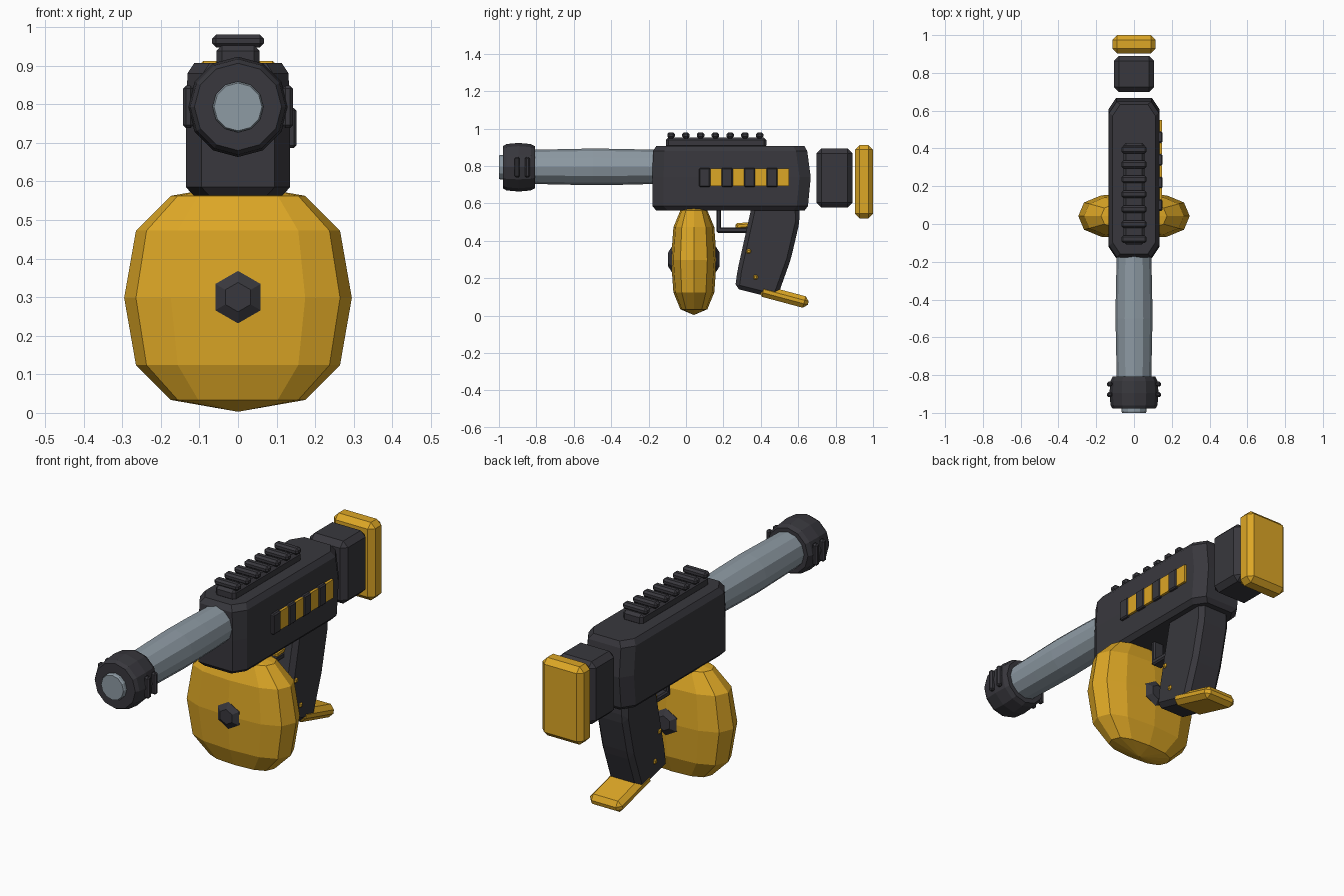
import bpy, bmesh, math
from mathutils import Matrix, Vector

if "Cube" in bpy.data.objects:
    bpy.data.objects.remove(bpy.data.objects["Cube"])


def material(name, rgb):
    m = bpy.data.materials.new(name)
    m.diffuse_color = (*rgb, 1)
    m.use_nodes = True
    m.node_tree.nodes["Principled BSDF"].inputs["Base Color"].default_value = m.diffuse_color
    return m


DARK = material("charcoal", (0.040, 0.039, 0.047))
YELLOW = material("golden_yellow", (0.72, 0.385, 0.019))
STEEL = material("steel_grey", (0.27, 0.325, 0.37))


def finish(bm, name, mat):
    bmesh.ops.recalc_face_normals(bm, faces=bm.faces)
    me = bpy.data.meshes.new(name)
    bm.to_mesh(me)
    bm.free()
    me.materials.append(mat)
    ob = bpy.data.objects.new(name, me)
    bpy.context.collection.objects.link(ob)
    return ob


def chamfer(bm, width):
    if width:
        bmesh.ops.bevel(bm, geom=bm.edges[:], offset=width, segments=1,
                        affect='EDGES', clamp_overlap=True)


def box(name, mat, x, y, z, bevel=0.0, tilt=0.0):
    """Chamfered box from (min, max) ranges, tilted about x."""
    bm = bmesh.new()
    bmesh.ops.create_cube(bm, size=1)
    size = Vector((x[1] - x[0], y[1] - y[0], z[1] - z[0]))
    mid = Vector((x[0] + x[1], y[0] + y[1], z[0] + z[1])) / 2
    bmesh.ops.scale(bm, vec=size, verts=bm.verts)
    chamfer(bm, bevel)
    bm.transform(Matrix.Translation(mid) @ Matrix.Rotation(math.radians(tilt), 4, 'X'))
    return finish(bm, name, mat)


def loft(name, mat, rings):
    """Skin a list of equal-length point rings and cap both ends."""
    bm = bmesh.new()
    rows = [[bm.verts.new(p) for p in r] for r in rings]
    n = len(rows[0])
    for a, b in zip(rows, rows[1:]):
        for i in range(n):
            j = (i + 1) % n
            bm.faces.new((a[i], a[j], b[j], b[i]))
    bm.faces.new(rows[0])
    bm.faces.new(rows[-1])
    return finish(bm, name, mat)


def lathe_y(name, mat, profile, cz, cy=0.0, sides=12):
    """Turn (y, radius) pairs around a line along y."""
    return loft(name, mat, [
        [(r * math.sin(math.tau * i / sides), cy + y,
          cz + r * math.cos(math.tau * i / sides)) for i in range(sides)]
        for y, r in profile])


def side_profile(name, mat, pts, half, bevel):
    """Extrude a (y, z) outline across x."""
    bm = bmesh.new()
    f = bm.faces.new([bm.verts.new((-half, y, z)) for y, z in pts])
    ext = bmesh.ops.extrude_face_region(bm, geom=[f])
    bmesh.ops.translate(bm, vec=(2 * half, 0, 0),
                        verts=[v for v in ext['geom'] if isinstance(v, bmesh.types.BMVert)])
    chamfer(bm, bevel)
    return finish(bm, name, mat)


# Receiver: eight-cornered plan, drawn in at top and bottom
def receiver_ring(z, inset, rear):
    w, front, back, c = 0.135 - inset, -0.18 + inset, rear - inset, 0.04
    return [(-w + c, front, z), (w - c, front, z), (w, front + 0.06, z), (w, back - 0.06, z),
            (w - c, back, z), (-w + c, back, z), (-w, back - 0.06, z), (-w, front + 0.06, z)]


loft("receiver", DARK, [receiver_ring(*a) for a in (
    (0.563, 0.02, 0.655), (0.585, 0.0, 0.652), (0.74, 0.0, 0.667),
    (0.88, 0.004, 0.652), (0.907, 0.022, 0.655))])

# Barrel, muzzle and bore
lathe_y("barrel", STEEL, [(-0.83, 0.091), (-0.65, 0.095), (-0.5, 0.098),
                          (-0.35, 0.096), (-0.15, 0.091)], 0.795)
lathe_y("muzzle", DARK, [(-0.978, 0.113), (-0.96, 0.124), (-0.895, 0.13),
                         (-0.83, 0.124), (-0.808, 0.113)], 0.793)
lathe_y("muzzle_bore", STEEL, [(-1.0, 0.062), (-0.992, 0.066), (-0.96, 0.066)], 0.793)
for side in (-1, 1):
    for k, y in enumerate((-0.903, -0.848)):
        xs = sorted((side * 0.115, side * 0.143))
        box(f"muzzle_vent_{'left' if side < 0 else 'right'}_{k}", DARK, xs,
            (y - 0.013, y + 0.013), (0.738, 0.848), 0.008)

# Top rail with seven teeth
box("top_rail", DARK, (-0.056, 0.056), (-0.108, 0.43), (0.895, 0.952), 0.014)
for k in range(7):
    y = -0.08 + k * 0.079
    box(f"rail_tooth_{k}", DARK, (-0.067, 0.067), (y - 0.02, y + 0.02), (0.947, 0.98), 0.01)

# Striped plates on the right side
for k in range(8):
    y = 0.07 + k * 0.06
    if k % 2 == 0:
        box(f"side_stripe_{k}", DARK, (0.12, 0.151), (y, y + 0.06), (0.687, 0.79), 0.006)
    else:
        box(f"side_stripe_{k}", YELLOW, (0.12, 0.147), (y, y + 0.06), (0.692, 0.785))

# Stock block and shoulder pad
box("stock_block", DARK, (-0.105, 0.105), (0.698, 0.89), (0.578, 0.893), 0.026)
box("shoulder_pad", YELLOW, (-0.115, 0.115), (0.903, 1.0), (0.52, 0.912), 0.025)


# Drum magazine: boxy flattened ball with rings stacked in z
def boxy(v):
    return math.copysign(abs(v) ** 0.76, v)


drum = []
for k in range(7):
    lat = math.radians(-90 + 30 * k)
    r = max(boxy(math.cos(lat)), 0.001) if 0 < k < 6 else 0.001
    drum.append([(0.295 * r * boxy(math.cos(math.tau * i / 12)),
                  0.042 + 0.122 * r * boxy(math.sin(math.tau * i / 12)),
                  0.298 + 0.295 * boxy(math.sin(lat))) for i in range(12)])
loft("drum_magazine", YELLOW, drum)
lathe_y("drum_hub", DARK, [(-0.137, 0.038), (-0.118, 0.068), (0.118, 0.068), (0.137, 0.038)],
        0.3, 0.042, 6)

# Trigger and its guard
box("trigger_guard_post", DARK, (-0.03, 0.03), (0.162, 0.188), (0.445, 0.59), 0.007)
box("trigger_guard_bar", DARK, (-0.03, 0.03), (0.165, 0.36), (0.442, 0.472), 0.007)
box("trigger", YELLOW, (-0.03, 0.03), (0.265, 0.36), (0.465, 0.497), 0.009, 5)

# Grip, foot plate and screws
side_profile("grip", DARK, [(0.355, 0.6), (0.605, 0.6), (0.607, 0.5), (0.56, 0.3),
                            (0.485, 0.09), (0.262, 0.145), (0.275, 0.24)], 0.088, 0.022)
box("grip_foot", YELLOW, (-0.09, 0.09), (0.388, 0.658), (0.07, 0.133), 0.022, -15)
for k, (y, z) in enumerate(((0.335, 0.343), (0.372, 0.205))):
    box(f"grip_screw_{k}", YELLOW, (-0.095, 0.095), (y - 0.012, y + 0.012),
        (z - 0.012, z + 0.012), 0.006)
